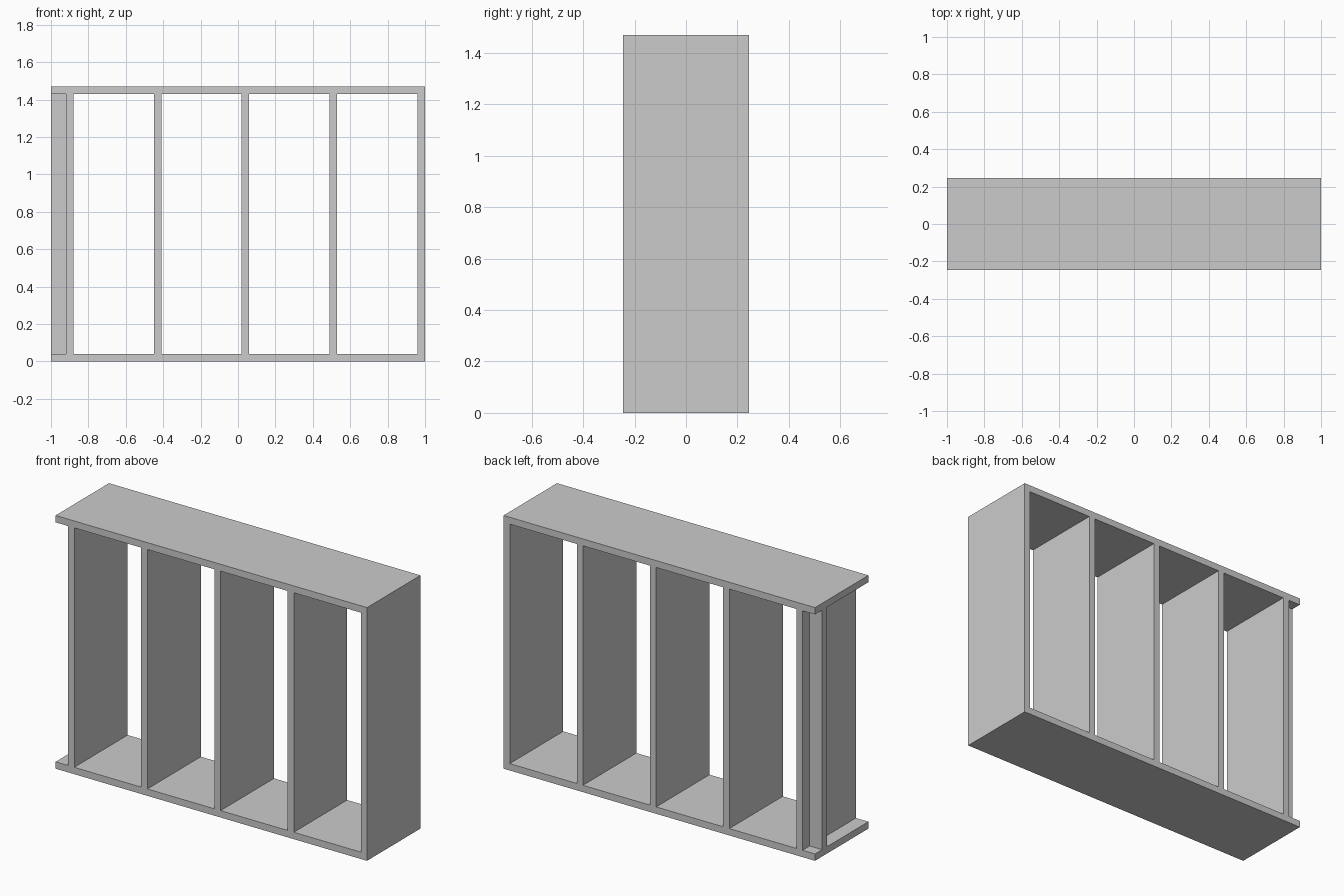
import bpy

# Remove the default cube
cube = bpy.data.objects.get("Cube")
if cube:
    bpy.data.objects.remove(cube, do_unlink=True)

# Single plain grey
grey = bpy.data.materials.new("plain grey")
grey.use_nodes = True
color = (0.6, 0.6, 0.6, 1)
grey.diffuse_color = color
grey.node_tree.nodes["Principled BSDF"].inputs["Base Color"].default_value = color

HEIGHT, HALF_DEPTH, BOARD = 1.47, 0.245, 0.04


def board(name, x, y, z):
    """Box spanning the given (min, max) ranges."""
    bpy.ops.mesh.primitive_cube_add(size=1)
    obj = bpy.context.object
    obj.name = obj.data.name = name
    spans = (x, y, z)
    obj.location = [(lo + hi) / 2 for lo, hi in spans]
    obj.scale = [hi - lo for lo, hi in spans]
    bpy.ops.object.transform_apply(location=False, rotation=False, scale=True)
    obj.data.materials.append(grey)
    return obj


full_depth = (-HALF_DEPTH, HALF_DEPTH)
between = (BOARD, HEIGHT - BOARD)

# Horizontal plates
board("bottom_plate", (-1, 1), full_depth, (0, BOARD))
board("top_plate", (-1, 1), full_depth, (HEIGHT - BOARD, HEIGHT))

# Evenly spaced uprights, the last flush with the left end
for i in range(5):
    start = -0.92 + 0.47 * i
    board(f"upright_{i + 1}", (start, start + BOARD), full_depth, between)

# Narrow post set flat against the outer side of the first upright
board("end_post", (-1, -0.92), (0.137, 0.18), between)
